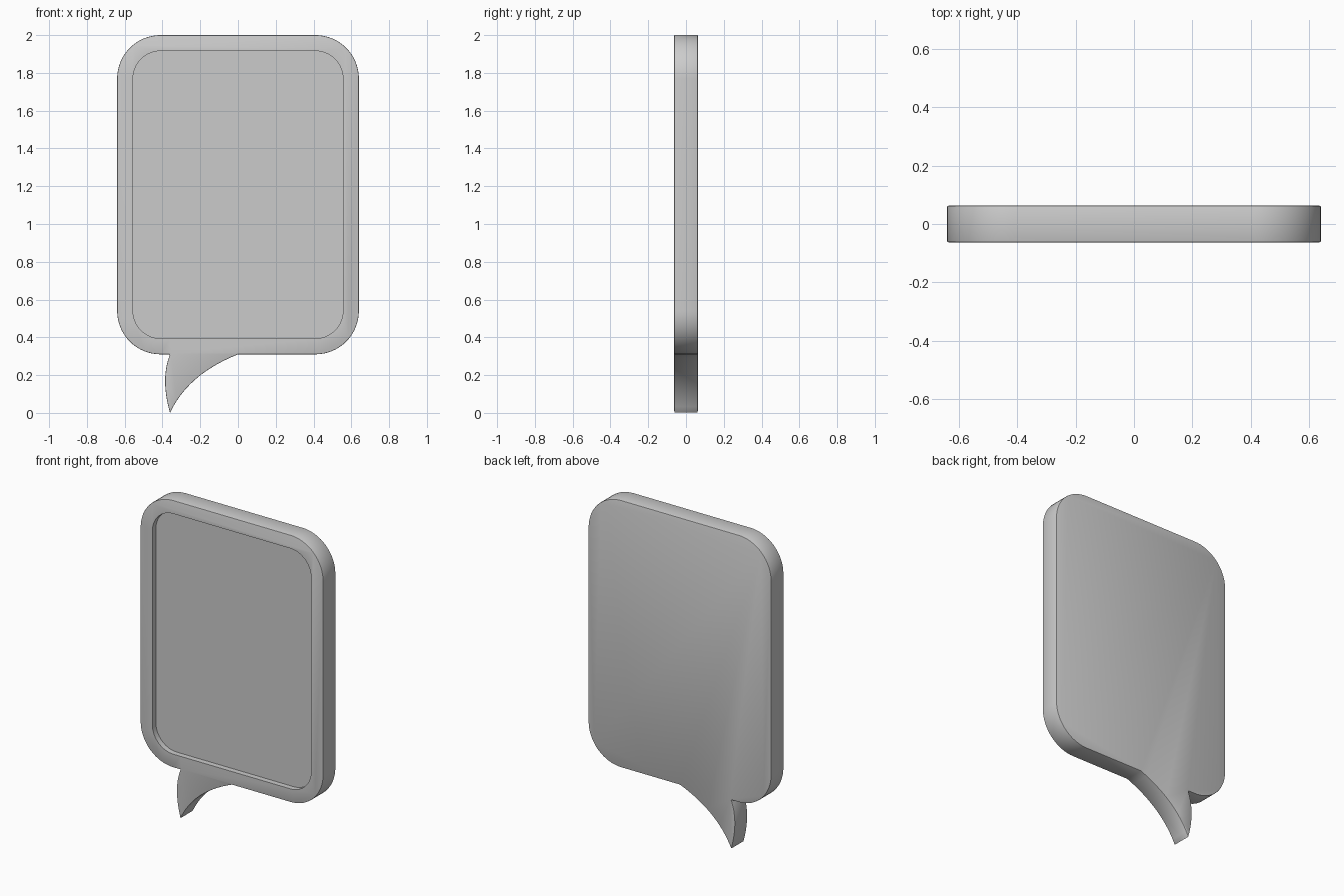
import bpy, bmesh, math

if "Cube" in bpy.data.objects:
    bpy.data.objects.remove(bpy.data.objects["Cube"])

HALF_W, BOTTOM, TOP, HALF_D = 0.64, 0.31, 2.0, 0.0625
RIM, RECESS = 0.084, 0.035


def arc(cx, cz, r, start, steps=16):
    """Quarter circle, counter-clockwise from the start angle in degrees."""
    return [(cx + r * math.cos(math.radians(start + 90 * i / steps)),
             cz + r * math.sin(math.radians(start + 90 * i / steps)))
            for i in range(steps + 1)]


def rounded_rect(hw, z0, z1, r):
    """Counter-clockwise outline, starting at the bottom right corner."""
    return (arc(hw - r, z0 + r, r, 270) + arc(hw - r, z1 - r, r, 0)
            + arc(-hw + r, z1 - r, r, 90) + arc(-hw + r, z0 + r, r, 180))


def bezier(a, b, c, steps=12):
    """Quadratic curve from a to c."""
    return [tuple((1 - t) ** 2 * p + 2 * t * (1 - t) * q + t * t * s
                  for p, q, s in zip(a, b, c))
            for t in (i / steps for i in range(steps + 1))]


def prism(name, outline, y0, y1):
    bm = bmesh.new()
    face = bm.faces.new([bm.verts.new((x, y0, z)) for x, z in outline])
    ext = bmesh.ops.extrude_face_region(bm, geom=[face])
    verts = [g for g in ext["geom"] if isinstance(g, bmesh.types.BMVert)]
    bmesh.ops.translate(bm, vec=(0, y1 - y0, 0), verts=verts)
    bmesh.ops.recalc_face_normals(bm, faces=bm.faces)
    mesh = bpy.data.meshes.new(name)
    bm.to_mesh(mesh)
    bm.free()
    obj = bpy.data.objects.new(name, mesh)
    bpy.context.collection.objects.link(obj)
    return obj


# Speech bubble slab with curved tail
tail_root, tip, tail_end = (-0.36, BOTTOM), (-0.36, 0.0), (0.0, BOTTOM)
tail = bezier(tail_root, (-0.412, 0.18), tip) + bezier(tip, (-0.265, 0.205), tail_end)[1:]
bubble = prism("speech_bubble", rounded_rect(HALF_W, BOTTOM, TOP, 0.23) + tail,
               -HALF_D, HALF_D)
bevel = bubble.modifiers.new("edge_softening", 'BEVEL')
bevel.width = 0.004
bevel.segments = 2
bevel.limit_method = 'ANGLE'
bevel.angle_limit = math.radians(60)

# Shallow front panel recess
cutter = prism("recess_cutter",
               rounded_rect(HALF_W - RIM, BOTTOM + RIM, TOP - RIM, 0.147),
               -HALF_D - 0.1, -HALF_D + RECESS)
cut = bubble.modifiers.new("recess", 'BOOLEAN')
cut.operation = 'DIFFERENCE'
cut.solver = 'EXACT'
cut.object = cutter
cutter.hide_render = True

# Bake the modifiers, drop the cutter and smooth the rounded sides
bpy.context.view_layer.objects.active = bubble
bubble.select_set(True)
for mod in list(bubble.modifiers):
    bpy.ops.object.modifier_apply(modifier=mod.name)
bpy.data.objects.remove(cutter)
bpy.ops.object.shade_smooth_by_angle(angle=math.radians(30))
